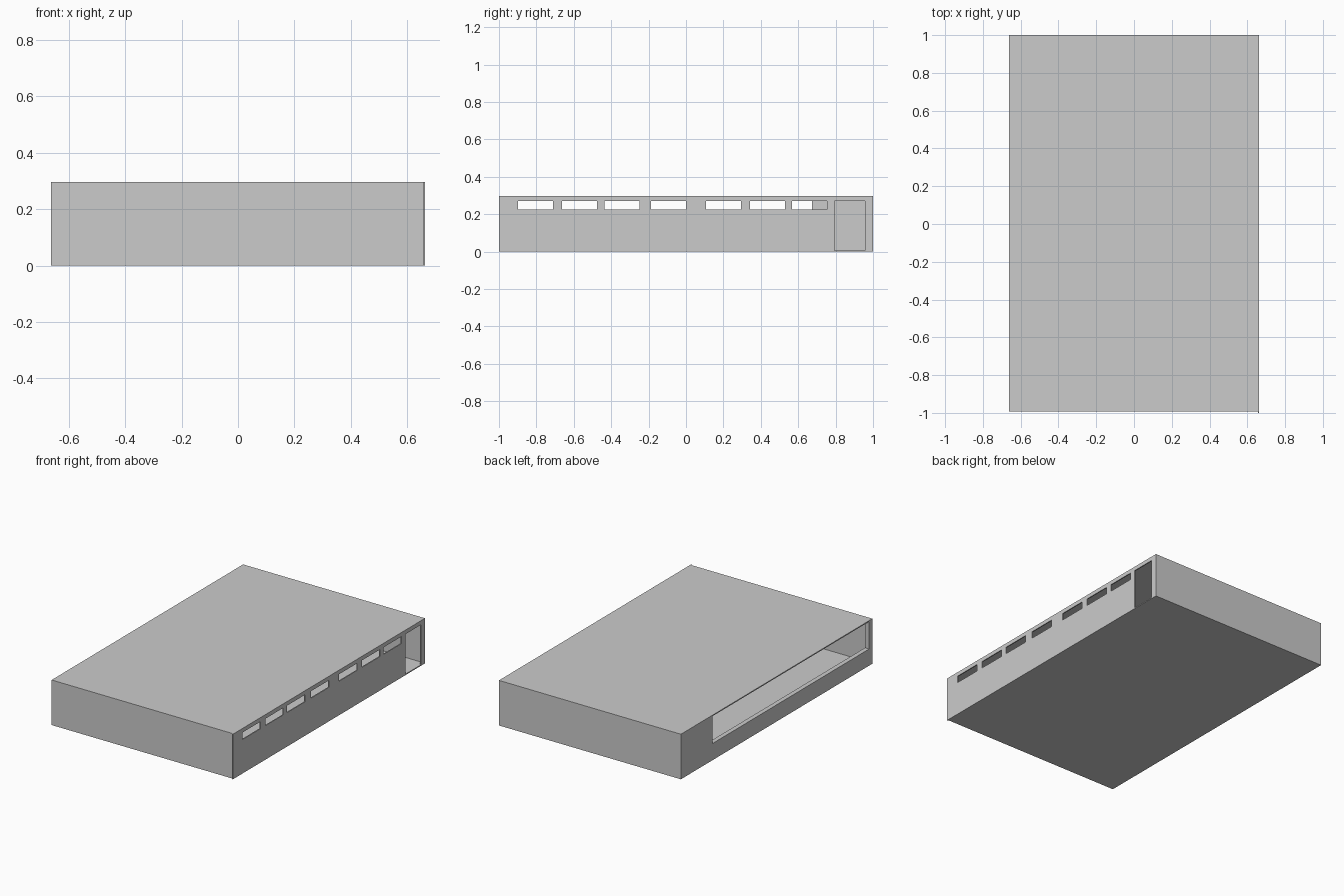
import bpy

if "Cube" in bpy.data.objects:
    bpy.data.objects.remove(bpy.data.objects["Cube"])

W = 0.663     # half width
H = 0.297     # total height
T = 0.007     # thin panel thickness


def box(name, x, y, z):
    """Axis-aligned box from (min, max) ranges."""
    bpy.ops.mesh.primitive_cube_add(
        size=1, location=[(a + b) / 2 for a, b in (x, y, z)])
    ob = bpy.context.object
    ob.name = name
    ob.scale = [b - a for a, b in (x, y, z)]
    bpy.ops.object.transform_apply(location=True, rotation=False, scale=True)
    return ob


def cut(target, cutter):
    """Cut an opening and hide the cutter."""
    mod = target.modifiers.new("opening", 'BOOLEAN')
    mod.operation = 'DIFFERENCE'
    mod.solver = 'EXACT'
    mod.object = cutter
    cutter.hide_render = True
    cutter.hide_viewport = True
    cutter.display_type = 'WIRE'


# floor and roof slabs
box("floor", (-W, W - T), (-0.993, 0.996), (0, T))
box("roof", (-W, W - T), (-0.993, 0.996), (H - T, H))

# front and back walls
box("front_wall", (-W, W - T), (-0.993, -0.993 + T), (0, H))
box("back_wall", (-W, W), (0.996 - T, 1.0), (0, H))

# right wall with a window row and a doorway
right_wall = box("right_wall", (W - T, W), (-1.0, 0.996), (0, H))
window_starts = [-0.898, -0.663, -0.436, -0.187, 0.107, 0.342, 0.568]
for y in window_starts:
    cut(right_wall, box("window_cutter", (W - 0.05, W + 0.05),
                        (y, y + 0.187), (0.224, 0.27)))
cut(right_wall, box("door_cutter", (W - 0.05, W + 0.05),
                    (0.795, 0.956), (T, 0.27)))

# left side: low parapet with solid pieces at both ends of the long opening
SILL = 0.11
box("left_parapet", (-W, -W + 0.03), (-0.993, 0.996), (0, SILL))
box("left_rear_panel", (-W, -W + 0.025), (0.673, 0.996), (SILL, H - T))
box("left_front_post", (-W, -W + 0.025), (-0.993, -0.958), (SILL, H - T))
